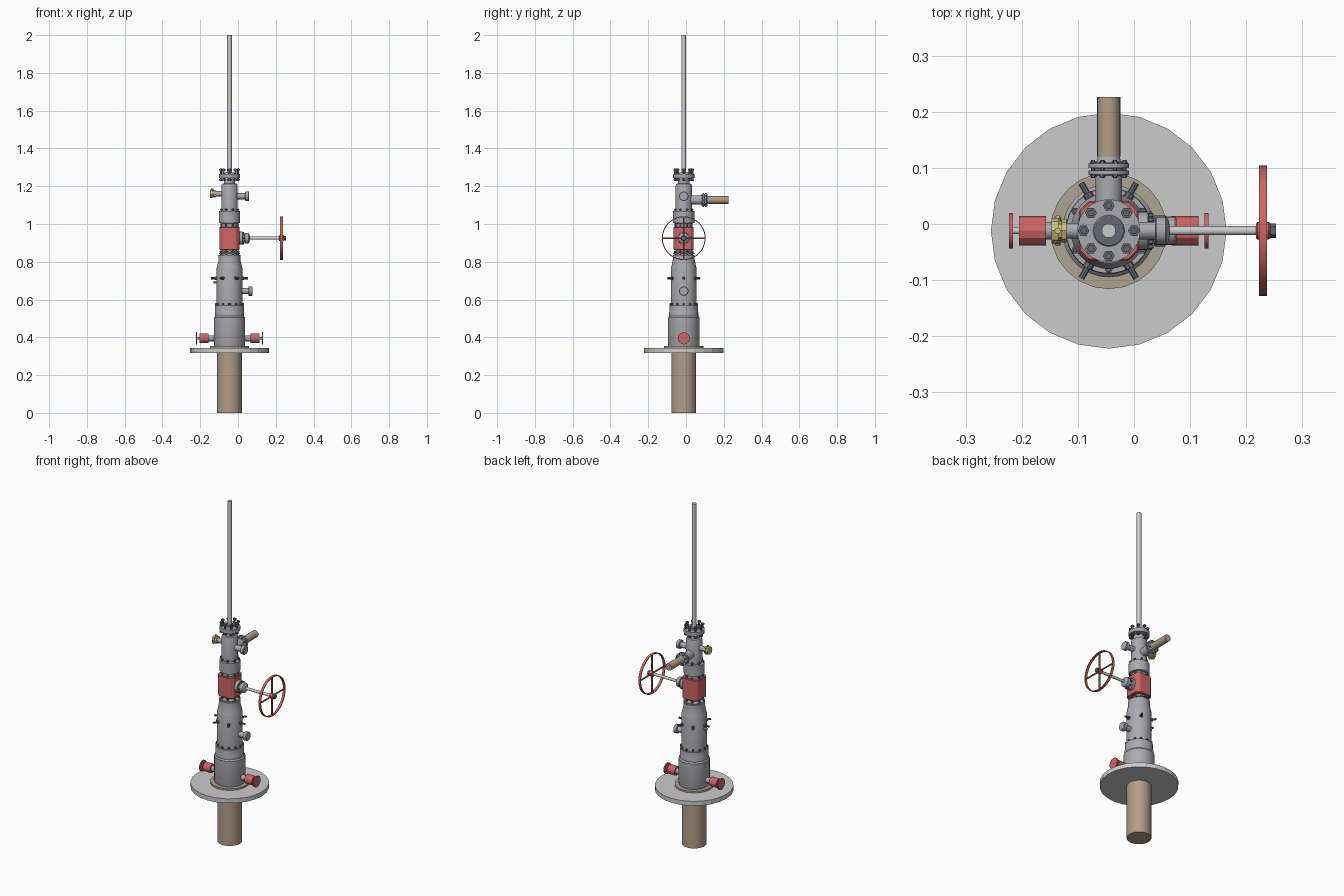
import bpy, bmesh, math
from mathutils import Vector, Matrix

if "Cube" in bpy.data.objects:
    bpy.data.objects.remove(bpy.data.objects["Cube"])

CX, CY = -0.045, -0.012          # vertical axis of the wellhead


def mat(name, r, g, b):
    m = bpy.data.materials.new(name)
    m.diffuse_color = (r, g, b, 1)
    m.use_nodes = True
    m.node_tree.nodes["Principled BSDF"].inputs["Base Color"].default_value = m.diffuse_color
    return m


STEEL = mat("steel_grey", 0.40, 0.40, 0.43)
LIGHT = mat("light_grey", 0.60, 0.60, 0.60)
DARK = mat("bolt_dark", 0.13, 0.14, 0.16)
RED = mat("valve_red", 0.62, 0.13, 0.13)
BROWN = mat("pipe_brown", 0.45, 0.34, 0.25)
TAN = mat("ring_tan", 0.42, 0.37, 0.28)
BRASS = mat("brass", 0.62, 0.52, 0.22)


def finish(bm, name, material, smooth=True):
    bmesh.ops.recalc_face_normals(bm, faces=bm.faces)
    me = bpy.data.meshes.new(name)
    bm.to_mesh(me)
    bm.free()
    ob = bpy.data.objects.new(name, me)
    bpy.context.collection.objects.link(ob)
    me.materials.append(material)
    if smooth:
        bpy.ops.object.select_all(action='DESELECT')
        ob.select_set(True)
        bpy.context.view_layer.objects.active = ob
        bpy.ops.object.shade_smooth_by_angle(angle=math.radians(32))
    return ob


def frame(origin, axis):
    return Matrix.Translation(origin) @ Vector(axis).to_track_quat('Z', 'Y').to_matrix().to_4x4()


def add_lathe(bm, profile, origin, axis, n):
    """Closed revolve of (radius, distance) points along an axis."""
    m = frame(origin, axis)
    rings = []
    for r, d in profile:
        rings.append([bm.verts.new(m @ Vector((r * math.cos(2 * math.pi * i / n),
                                               r * math.sin(2 * math.pi * i / n), d))) for i in range(n)])
    for a, b in zip(rings, rings[1:]):
        for i in range(n):
            j = (i + 1) % n
            bm.faces.new((a[i], a[j], b[j], b[i]))
    bm.faces.new(rings[0])
    bm.faces.new(rings[-1])


def lathe(name, profile, material, origin=(CX, CY, 0), axis=(0, 0, 1), n=32, smooth=True):
    bm = bmesh.new()
    add_lathe(bm, profile, origin, axis, n)
    return finish(bm, name, material, smooth)


def rod(name, r, d0, d1, material, origin=(CX, CY, 0), axis=(0, 0, 1), n=32, smooth=True):
    return lathe(name, [(r, d0), (r, d1)], material, origin, axis, n, smooth)


def bolts(name, ring_r, d0, d1, size, count=8, origin=(CX, CY, 0), axis=(0, 0, 1), phase=0.0):
    """Circle of hex nuts with a thinner stud running through them."""
    bm = bmesh.new()
    m = frame(origin, axis)
    h = min(0.01, (d1 - d0) * 0.4)
    for i in range(count):
        a = phase + 2 * math.pi * i / count
        p = m @ Vector((ring_r * math.cos(a), ring_r * math.sin(a), 0))
        s = size * 0.6
        add_lathe(bm, [(s, d0), (s, d0 + 0.003), (size, d0 + 0.003), (size, d0 + h),
                       (s, d0 + h), (s, d1 - h), (size, d1 - h), (size, d1 - 0.003),
                       (s, d1 - 0.003), (s, d1)], p, axis, 6)
    return finish(bm, name, DARK, False)


# base: conductor pipe, ground plate and ring
rod("conductor_pipe", 0.066, 0, 0.322, BROWN)
rod("base_plate", 0.21, 0.318, 0.344, LIGHT, n=24, smooth=False)
rod("base_ring", 0.104, 0.344, 0.354, TAN, n=24)

# casing head, tubing head
lathe("casing_head", [(0.078, 0.345), (0.083, 0.36), (0.083, 0.505), (0.077, 0.512),
                      (0.077, 0.532), (0.076, 0.535), (0.076, 0.568)], STEEL)
lathe("tubing_head", [(0.068, 0.565), (0.068, 0.765), (0.066, 0.772), (0.058, 0.81),
                      (0.058, 0.837)], STEEL)
bolts("casing_head_bolts", 0.069, 0.556, 0.582, 0.007, 12)

# master valve between two flanges
lathe("lower_valve_flange", [(0.045, 0.83), (0.045, 0.842), (0.056, 0.842), (0.056, 0.846),
                             (0.04, 0.852), (0.04, 0.87)], STEEL)
bolts("lower_valve_bolts", 0.049, 0.82, 0.86, 0.008, 8, phase=math.pi / 8)
bm = bmesh.new()
h, c = 0.053, 0.017
pts = []
for sx, sy in ((1, 1), (-1, 1), (-1, -1), (1, -1)):
    p = [(sx * h, sy * (h - c)), (sx * (h - c), sy * h)]
    pts += p if sx * sy > 0 else p[::-1]
low = [bm.verts.new((CX + x, CY + y, 0.863)) for x, y in pts]
face = bm.faces.new(low)
top = bmesh.ops.extrude_face_region(bm, geom=[face])
bmesh.ops.translate(bm, vec=(0, 0, 0.122), verts=[v for v in top["geom"] if isinstance(v, bmesh.types.BMVert)])
bmesh.ops.bevel(bm, geom=bm.edges[:], offset=0.003, segments=1, affect='EDGES')
finish(bm, "master_valve_body", RED, False)
bolts("upper_valve_bolts", 0.047, 0.975, 1.02, 0.008, 8, phase=math.pi / 8)

# flow tee above the valve
lathe("flow_tee", [(0.042, 0.98), (0.042, 1.003), (0.056, 1.005), (0.056, 1.068), (0.043, 1.07),
                   (0.043, 1.205), (0.04, 1.212), (0.03, 1.215), (0.03, 1.243), (0.056, 1.243),
                   (0.056, 1.265), (0.028, 1.265), (0.026, 1.27)], STEEL)
bolts("flow_tee_bolts", 0.048, 1.06, 1.083, 0.007, 8, phase=math.pi / 8)
bolts("top_flange_bolts", 0.045, 1.228, 1.293, 0.0105, 8)
rod("gland", 0.025, 1.265, 1.272, DARK)
rod("polished_rod", 0.0125, 1.26, 2.0, LIGHT)

# hand wheel with bonnet and stem on the master valve
O, X = (CX, CY, 0.925), (1, 0, 0)
lathe("valve_bonnet", [(0.034, 0.045), (0.034, 0.07), (0.022, 0.072), (0.022, 0.08), (0.028, 0.082),
                       (0.028, 0.1), (0.02, 0.106), (0.012, 0.108)], STEEL, O, X)
bolts("bonnet_bolts", 0.028, 0.06, 0.08, 0.006, 8, O, X)
rod("valve_stem", 0.008, 0.1, 0.265, LIGHT, O, X, 16)
lathe("wheel_hub", [(0.012, 0.262), (0.016, 0.265), (0.016, 0.285), (0.012, 0.288)], RED, O, X, 16)
rod("wheel_nut", 0.013, 0.286, 0.298, DARK, O, X, 6, False)
bm = bmesh.new()
n = 40
m = frame(O, X)
rings = [[bm.verts.new(m @ Vector((r * math.cos(2 * math.pi * i / n), r * math.sin(2 * math.pi * i / n), d)))
          for i in range(n)] for r, d in ((0.116, 0.268), (0.116, 0.282), (0.111, 0.282), (0.111, 0.268))]
for k in range(4):
    a, b = rings[k], rings[(k + 1) % 4]
    for i in range(n):
        bm.faces.new((a[i], a[(i + 1) % n], b[(i + 1) % n], b[i]))
finish(bm, "wheel_rim", RED)
for i, ax in enumerate(((0, 1, 0), (0, -1, 0), (0, 0, 1), (0, 0, -1))):
    rod(f"wheel_spoke_{i}", 0.0045, 0.012, 0.113, RED, (CX + 0.275, CY, 0.925), ax, 8)

# mirrored side valves on the casing head
for side, s in (("left", -1), ("right", 1)):
    O, X = (CX, CY, 0.395), (s, 0, 0)
    rod(f"{side}_outlet", 0.016, 0.075, 0.115, STEEL, O, X, 24)
    rod(f"{side}_valve", 0.026, 0.112, 0.16, RED, O, X, 12, False)
    rod(f"{side}_valve_stem", 0.006, 0.158, 0.174, LIGHT, O, X, 12)
    rod(f"{side}_valve_wheel", 0.032, 0.171, 0.178, RED, O, X, 24)

# capped outlets on the right side
for name, z, d in (("tubing_outlet", 0.645, 0.1), ("tee_outlet", 1.147, 0.083)):
    lathe(name, [(0.016, 0.03), (0.016, d), (0.023, d), (0.025, d + 0.002), (0.025, d + 0.018),
                 (0.022, d + 0.021)], STEEL, (CX, CY, z), X, 24)

# brass plug on the left of the tee, small bleed plug on the tubing head
O, X = (CX, CY, 1.16), (-1, 0, 0)
rod("plug_nipple", 0.014, 0.035, 0.08, STEEL, O, X, 20)
lathe("brass_plug", [(0.021, 0.075), (0.021, 0.084), (0.017, 0.084), (0.017, 0.09), (0.023, 0.09),
                     (0.023, 0.102)], BRASS, O, X, 8, smooth=False)
for i in range(3):
    a = 2 * math.pi * i / 3 + math.pi / 2
    rod(f"plug_lug_{i}", 0.006, 0.015, 0.028, BRASS,
        (CX - 0.091, CY, 1.16), (0, math.cos(a), math.sin(a)), 6, False)
rod("bleed_plug", 0.008, 0.06, 0.084, BRASS, (CX, CY, 0.692), X, 6, False)

# lockdown screws around the tubing head
for i in range(6):
    a = math.pi / 3 * i
    lathe(f"lockdown_screw_{i}", [(0.009, 0.06), (0.009, 0.077), (0.0055, 0.077), (0.0055, 0.098)],
          DARK, (CX, CY, 0.713), (math.cos(a), math.sin(a), 0), 8, False)

# flow line towards the back
O, Y = (CX, CY, 1.127), (0, 1, 0)
lathe("flow_outlet", [(0.024, 0.03), (0.024, 0.098), (0.0365, 0.1), (0.0365, 0.107), (0.026, 0.108),
                      (0.026, 0.111), (0.0365, 0.112), (0.0365, 0.12), (0.022, 0.122), (0.019, 0.134)],
      STEEL, O, Y)
bolts("flow_flange_bolts", 0.030, 0.094, 0.126, 0.006, 8, O, Y, math.pi / 8)
rod("flow_line", 0.0205, 0.132, 0.238, BROWN, O, Y, 24)
